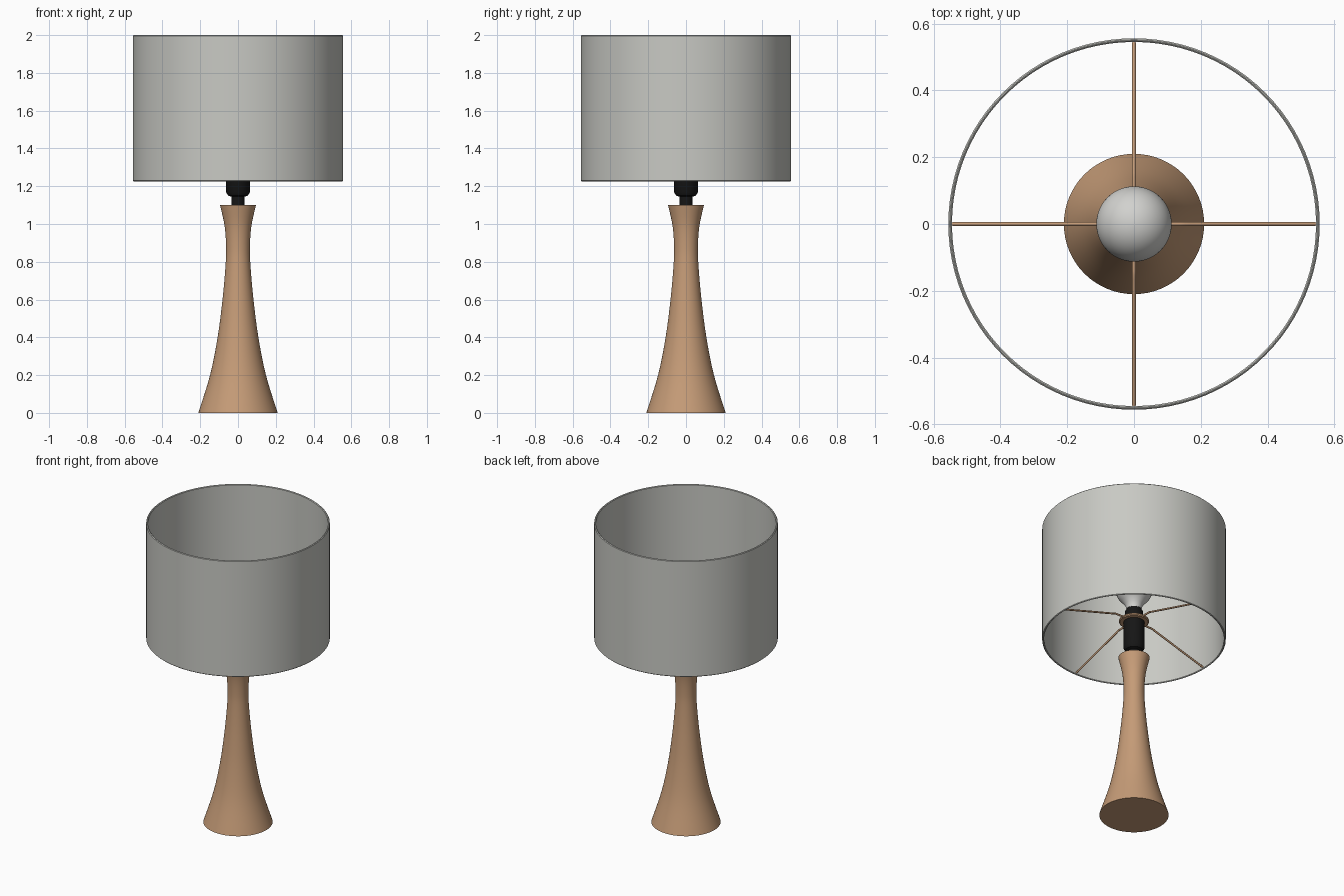
import bpy, math

if "Cube" in bpy.data.objects:
    bpy.data.objects.remove(bpy.data.objects["Cube"])

def material(name, rgb):
    m = bpy.data.materials.new(name)
    m.diffuse_color = (*rgb, 1)
    m.use_nodes = True
    m.node_tree.nodes["Principled BSDF"].inputs["Base Color"].default_value = m.diffuse_color
    return m

WOOD = material("warm_wood", (0.56, 0.33, 0.185))
FABRIC = material("grey_fabric", (0.58, 0.585, 0.55))
GLASS = material("bulb_white", (0.64, 0.64, 0.62))
BLACK = material("black_plastic", (0.008, 0.008, 0.008))

def finish(ob, mat, angle=35):
    ob.data.materials.append(mat)
    bpy.ops.object.select_all(action='DESELECT')
    ob.select_set(True)
    bpy.context.view_layer.objects.active = ob
    bpy.ops.object.shade_smooth_by_angle(angle=math.radians(angle))

def lathe(name, profile, mat, seg=64, closed=False):
    """Revolve (radius, z) points, listed so that faces point outward, around z."""
    verts, faces, n = [], [], len(profile)
    for i in range(seg):
        a = 2 * math.pi * i / seg
        verts += [(r * math.cos(a), r * math.sin(a), z) for r, z in profile]
    for i in range(seg):
        j = (i + 1) % seg
        for k in range(n if closed else n - 1):
            l = (k + 1) % n
            faces.append((i * n + k, j * n + k, j * n + l, i * n + l))
    if not closed:  # cap both ends
        faces.append([i * n for i in reversed(range(seg))])
        faces.append([i * n + n - 1 for i in range(seg)])
    me = bpy.data.meshes.new(name)
    me.from_pydata(verts, [], faces)
    ob = bpy.data.objects.new(name, me)
    bpy.context.collection.objects.link(ob)
    finish(ob, mat)
    return ob

def smooth_profile(pts, steps=5):
    """Catmull-Rom interpolation of profile points."""
    p = [pts[0]] + pts + [pts[-1]]
    out = []
    for i in range(1, len(p) - 2):
        for s in range(steps):
            t = s / steps
            out.append(tuple(0.5 * (2 * b + (c - a) * t + (2 * a - 5 * b + 4 * c - d) * t * t
                                    + (3 * b - a - 3 * c + d) * t ** 3)
                             for a, b, c, d in zip(p[i - 1], p[i], p[i + 1], p[i + 2])))
    return out + [pts[-1]]

# Flared turned wooden base
lathe("wooden_base", smooth_profile([
    (0.21, 0), (0.148, 0.2), (0.108, 0.4), (0.082, 0.6), (0.066, 0.78),
    (0.063, 0.88), (0.071, 0.99), (0.095, 1.10)]), WOOD)

# Black lamp holder: narrow stem, wide body, thinner collar above the ring
lathe("lamp_holder", [
    (0.035, 1.09), (0.035, 1.145), (0.052, 1.15), (0.063, 1.168), (0.064, 1.345),
    (0.054, 1.35), (0.054, 1.42), (0.047, 1.435)], BLACK, 48)

# Bulb: neck flaring into a round globe
globe_z, globe_r = 1.58, 0.113
globe = [(globe_r * math.cos(math.radians(a)), globe_z + globe_r * math.sin(math.radians(a)))
         for a in list(range(-35, 90, 8)) + [89]]
lathe("bulb", [(0.044, 1.425), (0.046, 1.445), (0.055, 1.47), (0.074, 1.495)] + globe, GLASS, 48)

# Drum shade with thin wall and softened rims
ro, ri, z0, z1, b = 0.556, 0.545, 1.225, 2.0, 0.004
lathe("drum_shade", [
    (ri + b, z0), (ro - b, z0), (ro, z0 + b), (ro, z1 - b),
    (ro - b, z1), (ri + b, z1), (ri, z1 - b), (ri, z0 + b)], FABRIC, 96, closed=True)

# Ring that carries the shade
lathe("shade_ring", [
    (0.055, 1.346), (0.086, 1.346), (0.091, 1.351), (0.091, 1.359),
    (0.086, 1.364), (0.055, 1.364)], WOOD, 48, closed=True)

# Four bent wire spokes from the ring down to the lower edge of the shade
for i in range(4):
    a = i * math.pi / 2
    cu = bpy.data.curves.new("spoke", 'CURVE')
    cu.dimensions = '3D'
    cu.bevel_depth = 0.006
    cu.bevel_resolution = 2
    cu.use_fill_caps = True
    path = [(0.08, 1.355), (0.14, 1.355), (0.152, 1.353), (0.165, 1.348), (0.543, 1.236)]
    sp = cu.splines.new('POLY')
    sp.points.add(len(path) - 1)
    for pt, (r, z) in zip(sp.points, path):
        pt.co = (r * math.cos(a), r * math.sin(a), z, 1)
    ob = bpy.data.objects.new(f"spoke_{i + 1}", cu)
    bpy.context.collection.objects.link(ob)
    bpy.ops.object.select_all(action='DESELECT')
    ob.select_set(True)
    bpy.context.view_layer.objects.active = ob
    bpy.ops.object.convert(target='MESH')
    finish(bpy.context.view_layer.objects.active, WOOD, 50)
